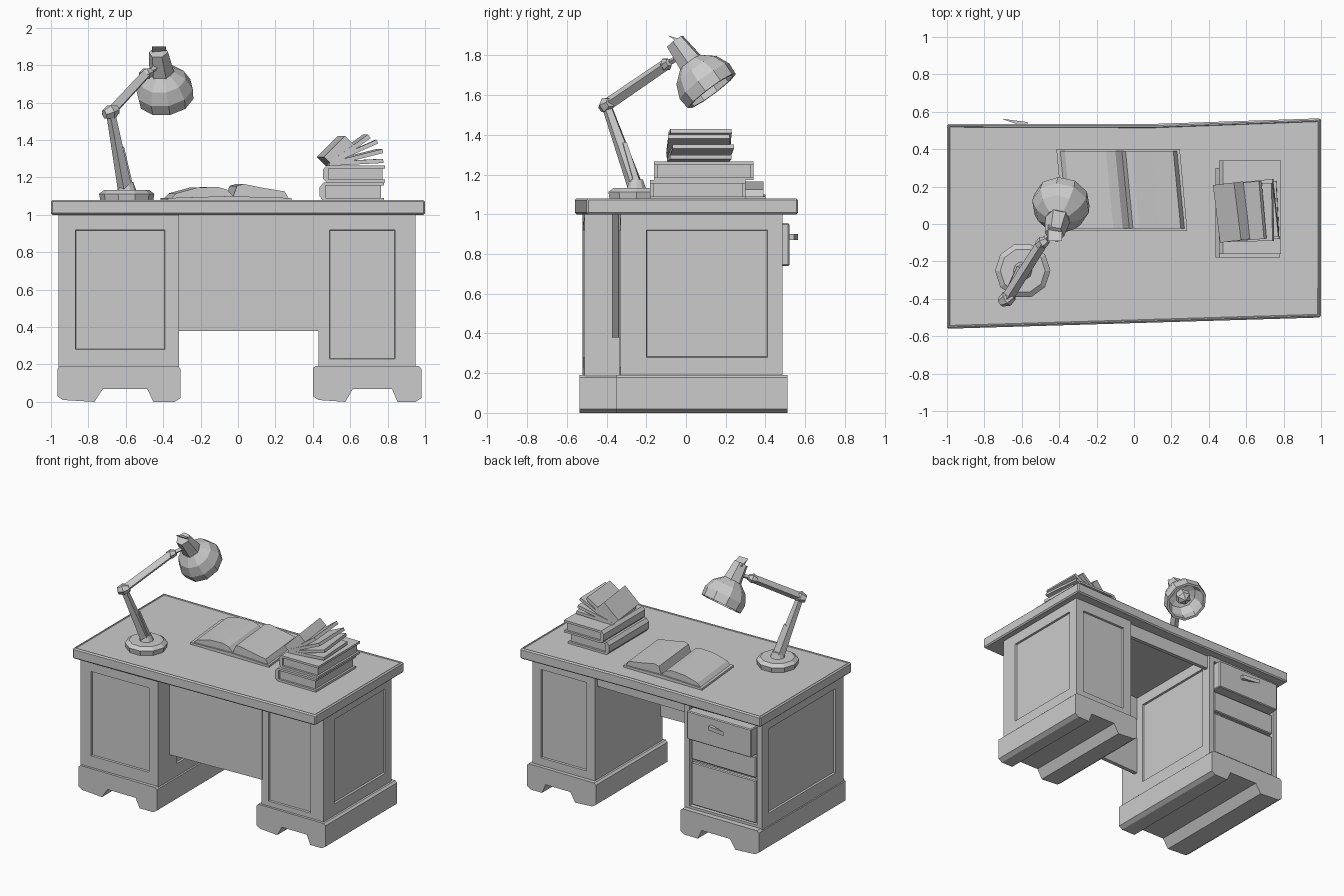
import bpy, bmesh, math
from mathutils import Vector, Matrix

if "Cube" in bpy.data.objects:
    bpy.data.objects.remove(bpy.data.objects["Cube"])


def finish(name, bm):
    bmesh.ops.remove_doubles(bm, verts=bm.verts, dist=1e-5)
    bmesh.ops.recalc_face_normals(bm, faces=bm.faces)
    me = bpy.data.meshes.new(name)
    bm.to_mesh(me)
    bm.free()
    ob = bpy.data.objects.new(name, me)
    bpy.context.collection.objects.link(ob)
    return ob


def prism(name, pts, lo, hi, axis='z', shear=0, bevel=0):
    """Extrude a 2D outline along an axis; shear shifts the far end sideways."""
    place = {'z': lambda a, b, h: (a, b, h), 'y': lambda a, b, h: (a, h, b),
             'x': lambda a, b, h: (h, a, b)}[axis]
    bm = bmesh.new()
    near = [bm.verts.new(place(a, b, lo)) for a, b in pts]
    far = [bm.verts.new(place(a + shear, b, hi)) for a, b in pts]
    bm.faces.new(near)
    bm.faces.new(far[::-1])
    for i in range(len(pts)):
        j = (i + 1) % len(pts)
        bm.faces.new((near[i], near[j], far[j], far[i]))
    ob = finish(name, bm)
    if bevel:
        m = ob.modifiers.new('bevel', 'BEVEL')
        m.width, m.segments, m.limit_method = bevel, 1, 'ANGLE'
    return ob


def rect(x0, x1, y0, y1):
    return [(x0, y0), (x1, y0), (x1, y1), (x0, y1)]


def box(name, x0, x1, y0, y1, z0, z1, bevel=0):
    return prism(name, rect(x0, x1, y0, y1), z0, z1, bevel=bevel)


def lathe(name, p0, p1, profile, n):
    """Revolve (fraction along axis, radius) pairs about the line p0-p1."""
    p0, p1 = Vector(p0), Vector(p1)
    d = p1 - p0
    q = d.to_track_quat('Z', 'Y')
    bm = bmesh.new()
    rings = [[bm.verts.new(p0 + d * t + q @ Vector((r * math.cos(2 * math.pi * i / n),
              r * math.sin(2 * math.pi * i / n), 0))) for i in range(n)] for t, r in profile]
    for a, b in zip(rings, rings[1:]):
        for i in range(n):
            j = (i + 1) % n
            bm.faces.new((a[i], a[j], b[j], b[i]))
    return finish(name, bm)


def rod(name, p0, p1, r0, r1, n):
    return lathe(name, p0, p1, [(0, 0), (0, r0), (1, r1), (1, 0)], n)


def recess(ob, normal, lo, hi, z0, z1, depth=0.014):
    """Sink a rectangular panel into the side that faces the given normal."""
    bm = bmesh.new()
    bm.from_mesh(ob.data)
    f = max(bm.faces, key=lambda f: f.normal.dot(Vector(normal)))
    ax = 1 if normal[0] else 0
    bmesh.ops.inset_region(bm, faces=[f], thickness=0.05)
    c = f.calc_center_median()
    for v in f.verts:
        v.co[ax] = lo if v.co[ax] < c[ax] else hi
        v.co.z = z0 if v.co.z < c.z else z1
    bmesh.ops.inset_region(bm, faces=[f], thickness=0.004, depth=-depth)
    bm.to_mesh(ob.data)
    bm.free()


# Desk top, slightly out of square, with a thin raised rim
top = prism('desk_top', [(-1, -0.56), (1, -0.5), (1, 0.565), (0.1, 0.535), (-1, 0.535)],
            1.0, 1.08)
bm = bmesh.new()
bm.from_mesh(top.data)
bmesh.ops.bevel(bm, geom=bm.edges[:], offset=0.009, segments=1, affect='EDGES')
f = max(bm.faces, key=lambda f: f.normal.z * f.calc_area())
bmesh.ops.inset_region(bm, faces=[f], thickness=0.008)
bmesh.ops.inset_region(bm, faces=[f], thickness=0.004, depth=-0.006)
bm.to_mesh(top.data)
bm.free()

# Pedestals with sunk panels
left = prism('left_pedestal', [(-0.96, -0.52), (-0.315, -0.51), (-0.315, 0.47), (-0.96, 0.46)],
             0.18, 1.003)
recess(left, (0, -1, 0), -0.87, -0.39, 0.28, 0.92)
recess(left, (-1, 0, 0), -0.42, 0.38, 0.28, 0.92)
recess(left, (1, 0, 0), -0.28, 0.39, 0.28, 0.92)
recess(left, (0, 1, 0), -0.92, -0.36, 0.21, 0.965, 0.03)
right = prism('right_pedestal', [(0.43, -0.335), (0.95, -0.33), (0.95, 0.485), (0.43, 0.48)],
              0.18, 1.003)
recess(right, (0, -1, 0), 0.49, 0.84, 0.23, 0.92)
recess(right, (1, 0, 0), -0.2, 0.41, 0.28, 0.92)
recess(right, (0, 1, 0), 0.5, 0.88, 0.25, 0.92)

# Plinths with a bracket-foot cutout running front to back
for side, x0, x1, y0, y1 in (('left', -0.965, -0.308, -0.535, 0.505),
                             ('right', 0.4, 0.98, -0.35, 0.51)):
    w = x1 - x0
    prof = [(x0, 0.03), (x0 + 0.03, 0.01), (x0 + 0.3 * w, 0), (x0 + 0.37 * w, 0.07),
            (x0 + 0.73 * w, 0.07), (x0 + 0.78 * w, 0), (x1 - 0.03, 0), (x1, 0.02),
            (x1, 0.178), (x1 - 0.015, 0.192), (x0 + 0.015, 0.192), (x0, 0.178)]
    prism(side + '_plinth', prof, y0, y1, 'y')

# Modesty panel and back apron between the pedestals
prism('modesty_panel', [(-0.32, -0.37), (0.44, -0.34), (0.44, -0.31), (-0.32, -0.34)], 0.38, 1.003)
box('back_apron', -0.32, 0.44, 0.42, 0.45, 0.9, 1.003)

# Drawers; the top one stands slightly open
for name, y, z0, z1 in (('top_drawer', 0.52, 0.74, 0.955), ('middle_drawer', 0.462, 0.565, 0.725),
                        ('bottom_drawer', 0.462, 0.22, 0.545)):
    box(name, -0.91, -0.37, 0.3, y, z0, z1, 0.006)
prism('drawer_handle', [(-0.71, 0.563), (-0.57, 0.545), (-0.57, 0.515)], 0.87, 0.9)

# Lamp base, jointed arms and spring
lathe('lamp_base', (-0.595, -0.25, 1.07), (-0.595, -0.25, 1.14),
      [(0, 0), (0, 0.14), (0.6, 0.148), (0.9, 0.12), (0.9, 0.05), (1.5, 0.035), (1.5, 0)], 10)
elbow, tip = (-0.68, -0.4, 1.55), (-0.49, -0.1, 1.755)
rod('lower_arm', (-0.6, -0.25, 1.13), elbow, 0.042, 0.026, 5)
rod('arm_spring', (-0.58, -0.25, 1.16), (-0.62, -0.31, 1.36), 0.022, 0.014, 4)
rod('upper_arm', elbow, tip, 0.032, 0.03, 4)
for name, p, r in (('elbow_joint', elbow, 0.042), ('tip_joint', tip, 0.034)):
    p = Vector(p)
    a = Vector((0.8, 0.45, 0.3)).normalized() * r
    lathe(name, p - a, p + a, [(0, 0), (0, r * 0.6), (0.5, r), (1, r * 0.6), (1, 0)], 6)
rod('shade_bracket', tip, (-0.42, -0.02, 1.8), 0.015, 0.015, 4)

# Lamp shade: hexagonal neck, faceted open dome, bulb and tilted cap
neck, rim = Vector((-0.425, -0.055, 1.87)), Vector((-0.385, 0.13, 1.62))
along = lambda t: neck.lerp(rim, t)
lathe('shade_neck', neck, rim, [(0, 0), (0, 0.052), (0.55, 0.072), (0.55, 0)], 6)
lathe('lamp_shade', neck, rim, [(0.42, 0), (0.42, 0.065), (0.58, 0.125), (0.8, 0.155), (1, 0.15),
                                (1, 0.132), (0.8, 0.135), (0.6, 0.105), (0.5, 0)], 10)
lathe('bulb', along(0.5), along(0.93), [(0, 0.03), (0.4, 0.055), (0.75, 0.05), (1, 0)], 6)
prism('shade_cap', [(-0.09, 1.9), (-0.005, 1.875), (-0.03, 1.86)], -0.46, -0.385, 'x')

# Open book: flat cover and two curved page blocks around the gutter
cover = [(-0.375, 1.075), (0.285, 1.075), (0.285, 1.09), (-0.05, 1.1), (-0.375, 1.09)]
prism('open_book_cover', cover, -0.035, 0.4, 'y', shear=-0.04)
pages = [(-0.355, 1.09), (-0.33, 1.115), (-0.22, 1.145), (-0.11, 1.15), (-0.06, 1.135),
         (-0.025, 1.1), (-0.005, 1.155), (0.03, 1.165), (0.13, 1.145), (0.25, 1.125),
         (0.27, 1.09), (-0.02, 1.085)]
prism('open_book_pages', pages, -0.025, 0.39, 'y', shear=-0.04)


# Closed books: C-shaped cover with the spine on the left, page block inside
def book(name, x0, x1, y0, y1, z0, z1, t=0.016):
    zm = (z0 + z1) / 2
    case = [(x0 + 0.02, z0), (x1, z0), (x1, z0 + t), (x0 + 0.03, z0 + t), (x0 + 0.03, z1 - t),
            (x1, z1 - t), (x1, z1), (x0 + 0.02, z1), (x0, zm + 0.025), (x0, zm - 0.025)]
    prism(name + '_cover', case, y0, y1, 'y')
    box(name + '_pages', x0 + 0.025, x1 - 0.015, y0 + 0.015, y1 - 0.015, z0 + t / 2, z1 - t / 2)


book('bottom_book', 0.437, 0.78, -0.18, 0.3, 1.074, 1.172)
book('middle_book', 0.455, 0.787, -0.16, 0.34, 1.172, 1.265)

# Loose fanned booklets on top of the stack
for i, (ang, length, thick, px, pz, turn) in enumerate((
        (3, 0.29, 0.022, 0.48, 1.262, 3), (14, 0.27, 0.022, 0.5, 1.265, 6),
        (24, 0.27, 0.022, 0.5, 1.272, 1), (36, 0.23, 0.024, 0.51, 1.275, 5),
        (45, 0.16, 0.07, 0.49, 1.26, 7))):
    ob = box('loose_booklet_%d' % (i + 1), 0, length, -0.155, 0.155, 0, thick)
    ob.matrix_world = (Matrix.Translation((px, 0.06, pz)) @ Matrix.Rotation(math.radians(turn), 4, 'Z')
                       @ Matrix.Rotation(math.radians(-ang), 4, 'Y'))
